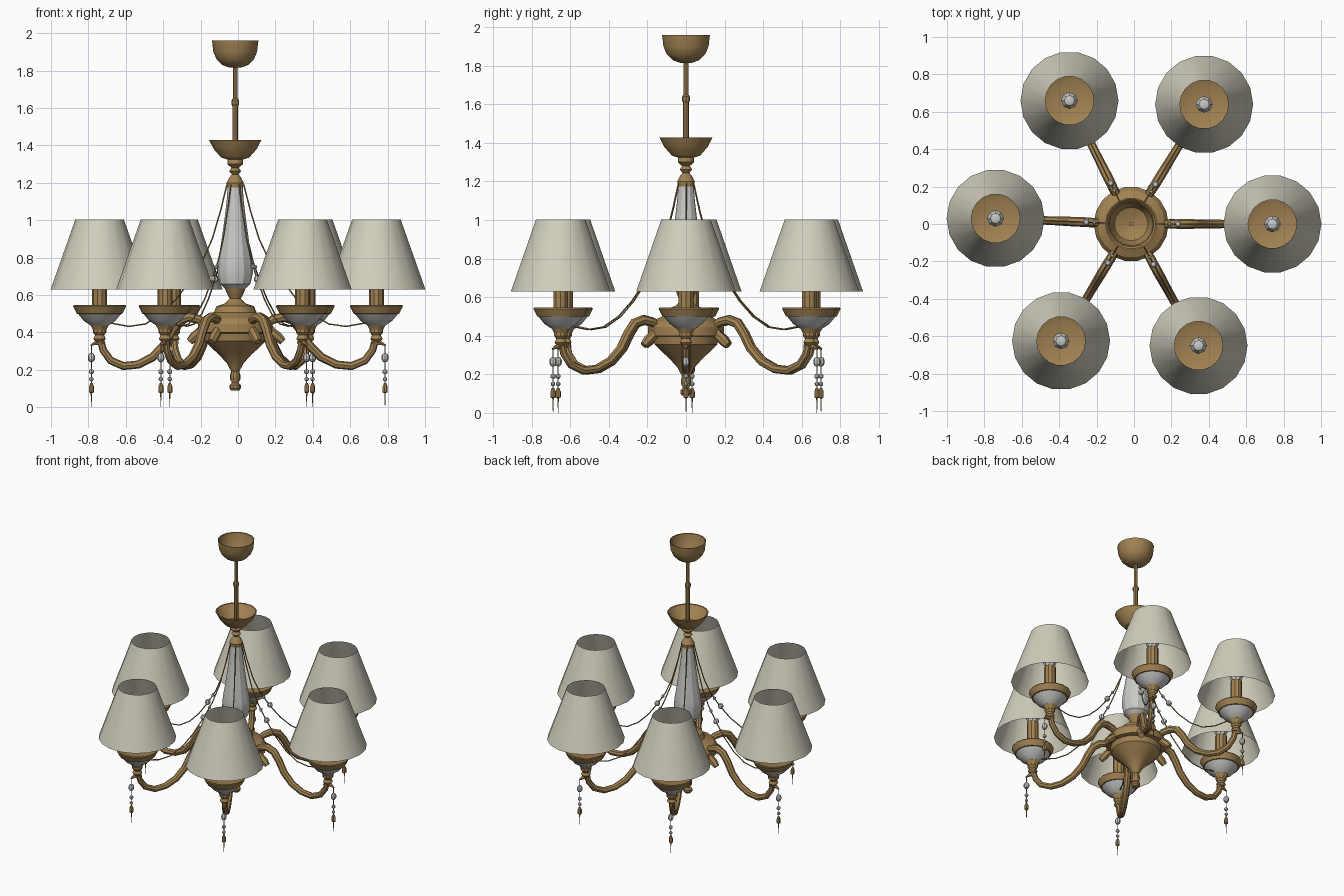
import bpy, bmesh, math
from mathutils import Vector

if "Cube" in bpy.data.objects:
    bpy.data.objects.remove(bpy.data.objects["Cube"])


def material(name, r, g, b):
    m = bpy.data.materials.new(name)
    m.diffuse_color = (r, g, b, 1)
    m.use_nodes = True
    m.node_tree.nodes["Principled BSDF"].inputs["Base Color"].default_value = m.diffuse_color
    return m


GOLD = material("antique gold", 0.36, 0.225, 0.085)
CREAM = material("shade fabric", 0.64, 0.62, 0.51)
GLASS = material("pale glass", 0.58, 0.58, 0.56)


def finish(name, bm, mat, angle):
    bmesh.ops.recalc_face_normals(bm, faces=bm.faces)
    me = bpy.data.meshes.new(name)
    bm.to_mesh(me)
    bm.free()
    me.materials.append(mat)
    ob = bpy.data.objects.new(name, me)
    bpy.context.collection.objects.link(ob)
    bpy.ops.object.select_all(action='DESELECT')
    ob.select_set(True)
    bpy.context.view_layer.objects.active = ob
    bpy.ops.object.shade_smooth_by_angle(angle=math.radians(angle))
    return ob


def skin(bm, rings, closed_ends):
    n = len(rings[0])
    for a, b in zip(rings, rings[1:]):
        for i in range(n):
            j = (i + 1) % n
            bm.faces.new((a[i], a[j], b[j], b[i]))
    if closed_ends:
        bm.faces.new(rings[0])
        bm.faces.new(rings[-1])


def lathe(name, profile, sides, mat, at, capped=True, angle=28):
    """Revolve (radius, height) pairs about a vertical axis."""
    bm = bmesh.new()
    rings = [[bm.verts.new((at[0] + r * math.cos(math.tau * i / sides),
                            at[1] + r * math.sin(math.tau * i / sides), z))
              for i in range(sides)] for r, z in profile]
    skin(bm, rings, capped)
    return finish(name, bm, mat, angle)


def tube(name, pts, radii, sides, mat, side_dir):
    """Sweep a round section along a path lying in a vertical plane."""
    bm = bmesh.new()
    rings = []
    for k, p in enumerate(pts):
        t = (pts[min(k + 1, len(pts) - 1)] - pts[max(k - 1, 0)]).normalized()
        up = t.cross(side_dir).normalized()
        rings.append([bm.verts.new(p + radii[k] * (
            math.cos(math.tau * i / sides) * side_dir +
            math.sin(math.tau * i / sides) * up)) for i in range(sides)])
    skin(bm, rings, True)
    return finish(name, bm, mat, 40)


def bead(name, r, p, mat, stretch=1.0):
    bm = bmesh.new()
    bmesh.ops.create_uvsphere(bm, u_segments=8, v_segments=5, radius=r)
    for v in bm.verts:
        v.co.z *= stretch
        v.co += Vector(p)
    return finish(name, bm, mat, 20)


# ---- central column ----
C = Vector((-0.015, 0, 0))
lathe("ceiling_canopy", [(0.03, 1.815), (0.07, 1.83), (0.1, 1.86), (0.117, 1.90), (0.124, 1.96),
                         (0.118, 1.958), (0.11, 1.90), (0.09, 1.86), (0.02, 1.83)], 16, GOLD, C)
lathe("hanging_rod", [(0.015, 1.36), (0.015, 1.61), (0.021, 1.62), (0.021, 1.64), (0.013, 1.65),
                      (0.013, 1.84)], 8, GOLD, C)
lathe("upper_bowl", [(0.045, 1.325), (0.075, 1.335), (0.115, 1.38), (0.122, 1.395), (0.14, 1.428),
                     (0.132, 1.426), (0.105, 1.385), (0.06, 1.35)], 18, GOLD, C)
lathe("upper_neck", [(0.042, 1.175), (0.046, 1.20), (0.03, 1.23), (0.018, 1.245), (0.032, 1.262),
                     (0.02, 1.28), (0.042, 1.30), (0.042, 1.318), (0.03, 1.34)], 12, GOLD, C)
lathe("glass_vase", [(0.05, 0.63), (0.082, 0.66), (0.095, 0.72), (0.09, 0.79), (0.075, 0.88),
                     (0.058, 1.0), (0.046, 1.1), (0.04, 1.18)], 12, GLASS, C)
lathe("central_body", [(0.02, 0.19), (0.032, 0.21), (0.045, 0.235), (0.09, 0.285), (0.125, 0.315),
                       (0.165, 0.355), (0.172, 0.395), (0.2, 0.40), (0.2, 0.445), (0.18, 0.475),
                       (0.115, 0.505), (0.1, 0.54), (0.055, 0.555), (0.03, 0.58),
                       (0.045, 0.61), (0.055, 0.635)], 18, GOLD, C)
lathe("bottom_finial", [(0.022, 0.09), (0.03, 0.1), (0.03, 0.118), (0.017, 0.13), (0.028, 0.15),
                        (0.028, 0.17), (0.02, 0.2)], 10, GOLD, C)

# ---- six lamp positions ----
LAMPS = [(0.74, 0.0), (0.375, 0.64), (-0.345, 0.66), (-0.74, 0.03), (-0.39, -0.625), (0.345, -0.65)]
ARM = [(.15, .44), (.2, .47), (.255, .482), (.305, .465), (.345, .41), (.385, .335), (.45, .268),
       (.53, .228), (.61, .22), (.68, .25), (.72, .305), (.74, .38)]
ARM_R = [.018, .024, .026, .026, .025, .024, .023, .022, .022, .021, .02, .019]
SCROLL = [(.17, .445), (.19, .405), (.225, .375), (.25, .35)]
LEAF = [(.715, .345), (.76, .345), (.79, .33)]
CHAIN = [(.045, 1.19), (.08, 1.05), (.125, .9), (.18, .78), (.245, .68), (.32, .58), (.4, .5),
         (.49, .445), (.58, .432), (.68, .45)]

for n, (x, y) in enumerate(LAMPS, 1):
    P = Vector((x, y, 0))
    reach = (P - C).length
    out = (P - C).normalized()
    side = Vector((-out.y, out.x, 0))

    def path(rz):
        return [C + out * (r * reach / 0.74) + Vector((0, 0, z)) for r, z in rz]

    # arm with its curled leaf ends
    tube(f"arm_{n}", path(ARM), ARM_R, 8, GOLD, side)
    tube(f"arm_scroll_{n}", path(SCROLL), [.014, .025, .027, .02], 7, GOLD, side)
    tube(f"arm_leaf_{n}", path(LEAF), [.02, .013, .004], 6, GOLD, side)

    # dish, candle and bulb
    lathe(f"dish_knob_{n}", [(.02, .35), (.033, .365), (.024, .385), (.036, .40), (.036, .415),
                             (.05, .44), (.02, .45)], 10, GOLD, P)
    lathe(f"dish_glass_{n}", [(.048, .437), (.085, .462), (.118, .503), (.1, .51)], 16, GLASS, P)
    lathe(f"dish_rim_{n}", [(.11, .498), (.122, .50), (.132, .52), (.142, .54), (.138, .546),
                            (.1, .53)], 16, GOLD, P)
    lathe(f"candle_tube_{n}", [(.04, .52), (.04, .74)], 10, GOLD, P)
    bead(f"bulb_{n}", .047, P + Vector((0, 0, .79)), GLASS, 1.35)

    # fabric shade, open at both ends
    lathe(f"lamp_shade_{n}", [(.262, .63), (.13, 1.003)], 18, CREAM, P, capped=False)

    # draped chain with bead
    tube(f"chain_{n}", path(CHAIN), [.004] * len(CHAIN), 5, GOLD, side)
    bead(f"chain_bead_{n}", .02, path([(.245, .685)])[0], GLASS)
    bead(f"chain_small_bead_{n}", .012, path([(.2, .75)])[0], GLASS)

    # hanging pendant
    H = path([(.785, 0)])[0]
    lathe(f"pendant_wire_{n}", [(.003, .08), (.003, .335)], 5, GOLD, H)
    bead(f"pendant_top_{n}", .02, H + Vector((0, 0, .265)), GLASS, 1.3)
    bead(f"pendant_mid_{n}", .014, H + Vector((0, 0, .19)), GLASS)
    bead(f"pendant_low_{n}", .012, H + Vector((0, 0, .15)), GLASS)
    lathe(f"pendant_tassel_{n}", [(.001, .0), (.004, .075), (.014, .08), (.014, .11), (.006, .13)],
          7, GOLD, H)
